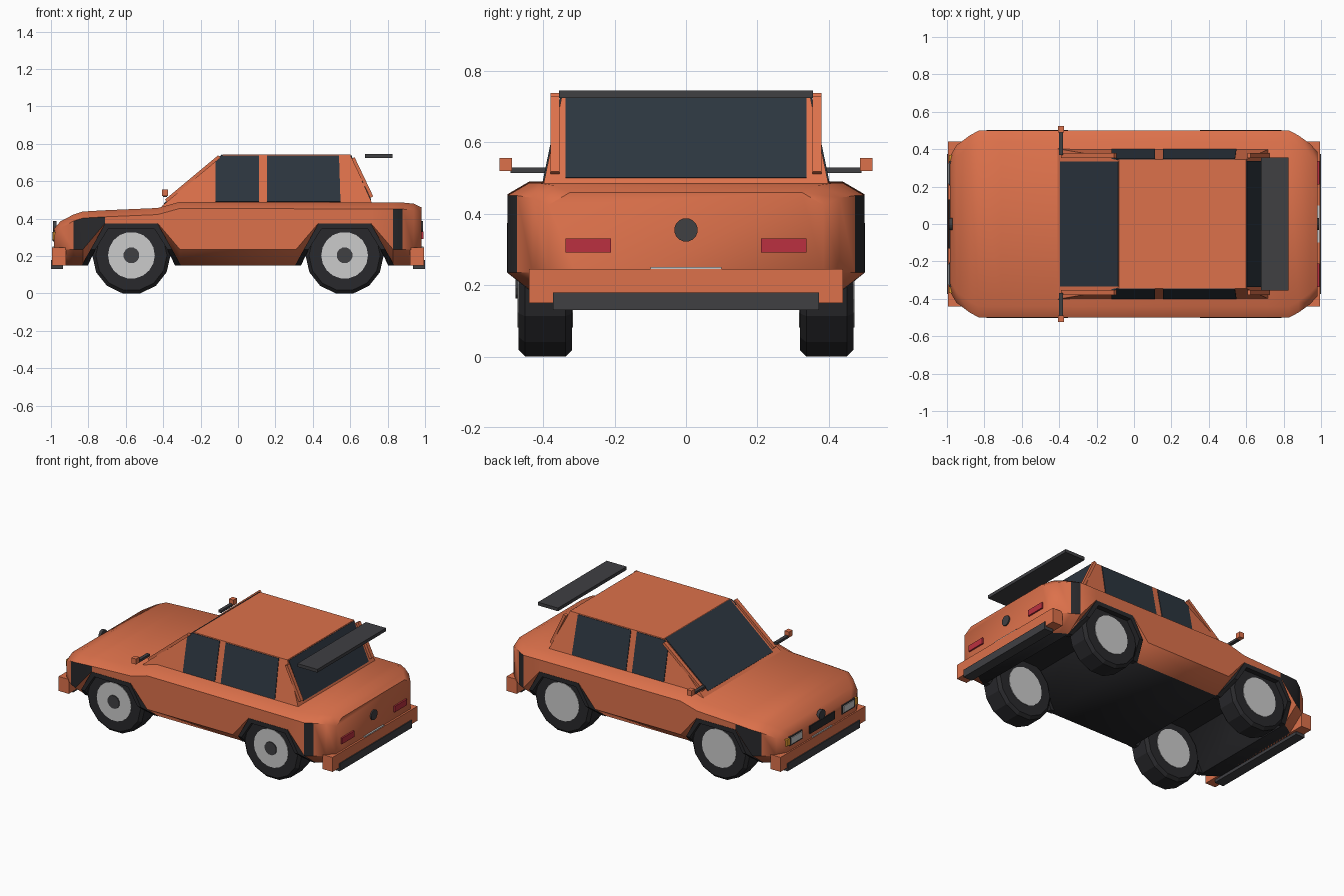
import bpy, bmesh
from math import pi, atan2, hypot
from mathutils import Matrix, Vector

if "Cube" in bpy.data.objects:
    bpy.data.objects.remove(bpy.data.objects["Cube"])


def mat(name, r, g, b):
    m = bpy.data.materials.new(name)
    m.diffuse_color = (r, g, b, 1)
    m.use_nodes = True
    m.node_tree.nodes["Principled BSDF"].inputs["Base Color"].default_value = m.diffuse_color
    return m


PAINT = mat("paint", .72, .165, .07)
BLACK = mat("black_trim", .022, .022, .025)
DARK = mat("dark_plastic", .05, .05, .055)
GLASS = mat("glass", .025, .036, .05)
SILVER = mat("silver", .8, .8, .82)
RED = mat("red_lens", .5, .03, .05)
AMBER = mat("amber_lens", .8, .35, .03)


def finish(name, bm, *mats):
    bmesh.ops.recalc_face_normals(bm, faces=bm.faces)
    me = bpy.data.meshes.new(name)
    bm.to_mesh(me)
    bm.free()
    ob = bpy.data.objects.new(name, me)
    bpy.context.collection.objects.link(ob)
    for m in mats:
        me.materials.append(m)
    return ob


def smooth(ob, angle):
    bpy.context.view_layer.objects.active = ob
    ob.select_set(True)
    bpy.ops.object.shade_smooth_by_angle(angle=angle)
    ob.select_set(False)


def loft(bm, sections):
    """Closed loops joined along their length, with end caps; returns (i, j, face)."""
    loops = [[bm.verts.new(p) for p in s] for s in sections]
    n = len(loops[0])
    out = []
    for i, (a, b) in enumerate(zip(loops, loops[1:])):
        for j in range(n):
            k = (j + 1) % n
            out.append((i, j, bm.faces.new((a[j], a[k], b[k], b[j]))))
    bm.faces.new(loops[0])
    bm.faces.new(loops[-1])
    return out


def box(name, m, x, y, z, rot=None):
    """Box from (min, max) ranges."""
    bm = bmesh.new()
    size = [r[1] - r[0] for r in (x, y, z)]
    mid = Vector([(r[1] + r[0]) / 2 for r in (x, y, z)])
    mx = Matrix.Translation(mid) @ (rot or Matrix()) @ Matrix.Diagonal((*size, 1))
    bmesh.ops.create_cube(bm, size=1, matrix=mx)
    return finish(name, bm, m)


def panel(name, m, pts, normal, t=.004):
    """Thin plate lying on a surface."""
    bm = bmesh.new()
    off = Vector(normal).normalized() * t
    loft(bm, [[Vector(p) - off for p in pts], [Vector(p) + off for p in pts]])
    return finish(name, bm, m)


def disc(name, m, r, depth, centre, axis, seg):
    bm = bmesh.new()
    rot = Matrix.Rotation(pi / 2, 4, 'X' if axis == 'y' else 'Y')
    spin = Matrix.Rotation(pi / seg, 4, 'Z')
    bmesh.ops.create_cone(bm, cap_ends=True, segments=seg, radius1=r, radius2=r, depth=depth,
                          matrix=Matrix.Translation(centre) @ rot @ spin)
    return finish(name, bm, m)


# Lower body: x, half width, underside height, top height
stations = [(-.985, .36, .15, .345), (-.95, .42, .15, .385), (-.88, .472, .15, .422),
            (-.83, .5, .15, .438), (-.71, .5, .37, .445), (-.43, .5, .37, .457),
            (-.31, .5, .15, .49), (.31, .5, .15, .488), (.43, .5, .37, .488),
            (.71, .5, .37, .487), (.83, .5, .15, .486), (.88, .473, .15, .486),
            (.94, .43, .15, .48), (.982, .385, .15, .46)]
sections = []
for x, w, zb, zt in stations:
    fold = max(.235, zb + .006)
    low = w - .11 if zb < .2 else w
    half = [(low, zb), (w, fold), (w, zt - .035), (w - .06, zt)]
    sections.append([(x, y, z) for y, z in half] + [(x, -y, z) for y, z in reversed(half)])
bm = bmesh.new()
for i, j, f in loft(bm, sections):
    # black underside, wheel wells and corner cladding
    if j == 7 or (j in (1, 5) and i in (2, 3, 10)):
        f.material_index = 1
body = finish("body", bm, PAINT, BLACK)
smooth(body, .8)

# Cabin
ROOF_Z, BASE_Z, ROOF_Y, BASE_Y = .743, .465, .345, .403


def side_y(z):
    return BASE_Y + (ROOF_Y - BASE_Y) * (z - BASE_Z) / (ROOF_Z - BASE_Z)


def rect(x0, x1, y, z):
    return [(x0, -y, z), (x1, -y, z), (x1, y, z), (x0, y, z)]


bm = bmesh.new()
loft(bm, [rect(-.41, .725, BASE_Y, BASE_Z), rect(-.08, .60, ROOF_Y, ROOF_Z)])
finish("cabin", bm, PAINT)

# Windscreen and rear window
panel("windscreen", GLASS, [(-.394, -.335, .479), (-.394, .335, .479),
                            (-.083, .335, .741), (-.083, -.335, .741)], (-.278, 0, .33))
panel("rear_window", GLASS, [(.709, -.338, .50), (.709, .338, .50),
                             (.602, .338, .738), (.602, -.338, .738)], (.278, 0, .125))

for s, side in ((-1, "right"), (1, "left")):
    # Side windows
    for label, x0, x1, x2, x3 in (("front", -.12, .112, .112, -.09), ("rear", .155, .548, .54, .155)):
        pts = [(x, s * side_y(z), z) for x, z in ((x0, .49), (x1, .49), (x2, .738), (x3, .738))]
        if label == "front":
            pts.append((-.12, s * side_y(.71), .71))
        panel(f"{label}_side_window_{side}", GLASS, pts, (0, s * .278, .058))

    # Windscreen and rear pillars
    for label, a, b in (("front", (-.385, .495), (-.10, .732)), ("rear", (.715, .515), (.615, .725))):
        dx, dz = b[0] - a[0], b[1] - a[1]
        length, cx, cz = hypot(dx, dz), (a[0] + b[0]) / 2, (a[1] + b[1]) / 2
        box(f"{label}_pillar_{side}", PAINT, (cx - length / 2, cx + length / 2),
            (s * .367 - .013, s * .367 + .013), (cz - .009, cz + .009),
            Matrix.Rotation(-atan2(dz, dx), 4, 'Y'))

    # Mirrors
    box(f"mirror_arm_{side}", DARK, (-.402, -.38), sorted((s * .37, s * .492)), (.515, .53))
    box(f"mirror_{side}", PAINT, (-.407, -.375), sorted((s * .488, s * .523)), (.52, .556))

    # Lamps
    box(f"tail_lamp_{side}", RED, (.97, .992), sorted((s * .21, s * .337)), (.292, .331))
    box(f"headlamp_frame_{side}", DARK, (-.99, -.96), sorted((s * .205, s * .337)), (.278, .338))
    box(f"headlamp_{side}", SILVER, (-.995, -.96), sorted((s * .215, s * .327)), (.287, .33))
    box(f"indicator_{side}", AMBER, (-.99, -.95), sorted((s * .338, s * .368)), (.287, .33))

    for c, end in ((-.57, "front"), (.57, "rear")):
        # Wheel arch lip: a strip following the opening
        path = [(-.265, .15, .395), (-.218, .236, .502), (-.14, .374, .502),
                (.14, .374, .502), (.218, .236, .502), (.265, .15, .395)]
        bm = bmesh.new()
        loft(bm, [[(c + x, s * y, z), (c + x * .88, s * y, z - .028 * (z > .3)),
                   (c + x * .88, s * .36, z - .028 * (z > .3)), (c + x, s * .36, z)]
                  for x, z, y in path])
        finish(f"{end}_arch_lip_{side}", bm, BLACK)

        # Wheel: bevelled tyre and hub
        tyre = disc(f"{end}_tyre_{side}", BLACK, .209, .15, (c, s * .394, .204), 'y', 14)
        bev = tyre.modifiers.new("shoulder", 'BEVEL')
        bev.width = .018
        bev.segments = 1
        bev.limit_method = 'ANGLE'
        bev.angle_limit = 1.0
        disc(f"{end}_hub_{side}", SILVER, .125, .156, (c, s * .394, .204), 'y', 18)
        if s < 0:
            disc(f"{end}_hub_cap_{side}", DARK, .043, .02, (c, -.468, .204), 'y', 12)

# Bumpers with lower lips
for s, end in ((-1, "front"), (1, "rear")):
    box(f"{end}_bumper", PAINT, sorted((s * .92, s * .994)), (-.44, .44), (.15, .245))
    box(f"{end}_bumper_lip", DARK, sorted((s * .935, s * 1.0)), (-.373, .373), (.13, .18))
    box(f"{end}_plate", SILVER, sorted((s * .97, s * .992)), (-.1, .1), (.2, .251))
    disc(f"{end}_round_cap", DARK, .033, .02, (s * .98, 0, .355), 'x', 16)

# Grille and spoiler
box("grille", BLACK, (-.992, -.96), (-.13, .13), (.28, .33))
box("spoiler", DARK, (.68, .825), (-.356, .356), (.724, .745))
